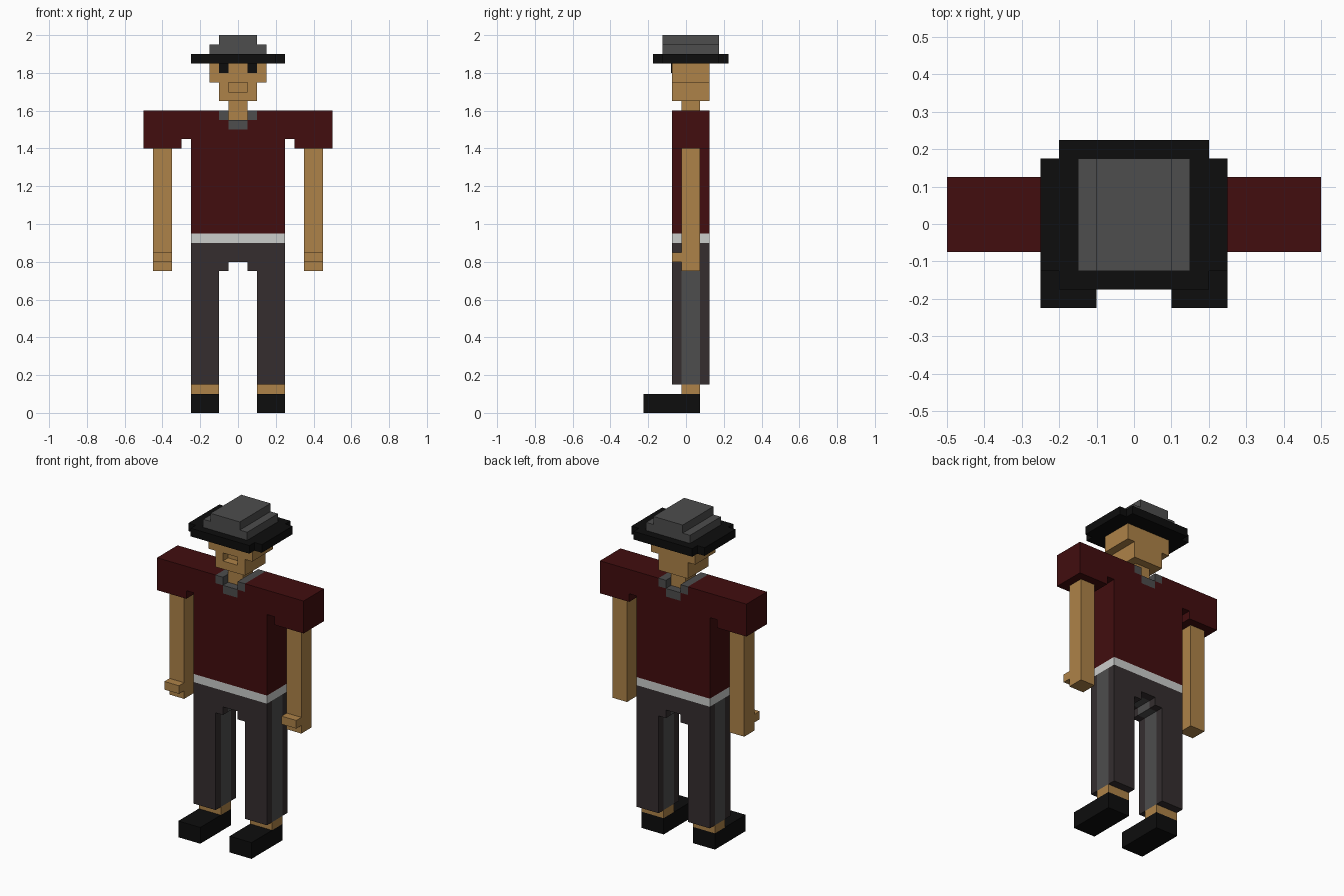
import bpy, bmesh

if "Cube" in bpy.data.objects:
    bpy.data.objects.remove(bpy.data.objects["Cube"])


def material(name, r, g, b):
    m = bpy.data.materials.new(name)
    m.diffuse_color = (r, g, b, 1)
    m.use_nodes = True
    m.node_tree.nodes["Principled BSDF"].inputs["Base Color"].default_value = m.diffuse_color
    return m


SKIN = material("skin", 0.42, 0.225, 0.065)
RED = material("dark red", 0.054, 0.004, 0.0045)
BLACK = material("black", 0.004, 0.004, 0.004)
GREY = material("grey", 0.074, 0.074, 0.074)
TROUSER = material("trouser brown", 0.035, 0.027, 0.028)
WHITE = material("belt white", 0.60, 0.61, 0.60)


def extrude(name, pts, y0, y1, mat):
    """Extrude an x-z outline from y0 to y1."""
    bm = bmesh.new()
    face = bm.faces.new([bm.verts.new((x, y0, z)) for x, z in pts])
    res = bmesh.ops.extrude_face_region(bm, geom=[face])
    verts = [v for v in res["geom"] if isinstance(v, bmesh.types.BMVert)]
    bmesh.ops.translate(bm, verts=verts, vec=(0, y1 - y0, 0))
    bmesh.ops.recalc_face_normals(bm, faces=bm.faces)
    me = bpy.data.meshes.new(name)
    bm.to_mesh(me)
    bm.free()
    me.materials.append(mat)
    ob = bpy.data.objects.new(name, me)
    bpy.context.collection.objects.link(ob)
    return ob


def symmetric(name, half, y0, y1, mat):
    """Extrude a right-half outline together with its mirror image."""
    return extrude(name, half + [(-x, z) for x, z in reversed(half)], y0, y1, mat)


def block(name, hw, y0, y1, z0, z1, mat):
    """Box centred on x = 0."""
    return symmetric(name, [(hw, z1), (hw, z0)], y0, y1, mat)


def pair(name, x0, x1, y0, y1, z0, z1, mat):
    """Matching boxes on the left and right."""
    for side, s in (("right", 1), ("left", -1)):
        pts = [(s * x0, z0), (s * x1, z0), (s * x1, z1), (s * x0, z1)]
        extrude(f"{side}_{name}", pts, y0, y1, mat)


F, B = -0.075, 0.125       # front and back of the body
CF, CB = -0.025, 0.075     # front and back of the slimmer core

# Shoes and ankles
pair("shoe", 0.10, 0.25, -0.225, CB, 0, 0.10, BLACK)
pair("ankle", 0.10, 0.25, CF, CB, 0.10, 0.15, SKIN)

# Trousers: dark front and back layers with a grey layer between
legs = [(0.25, 0.90), (0.25, 0.15), (0.10, 0.15), (0.10, 0.75),
        (0.05, 0.75), (0.05, 0.80)]
symmetric("trousers_front", legs, F, CF, TROUSER)
symmetric("trousers_middle", legs, CF, CB, GREY)
symmetric("trousers_back", legs, CB, B, TROUSER)
block("belt", 0.25, F, B, 0.90, 0.95, WHITE)

# Shirt with sleeves and a stepped neckline
neckline = [(0.05, 1.50), (0.05, 1.55), (0.10, 1.55), (0.10, 1.60)]
symmetric("shirt", neckline + [(0.50, 1.60), (0.50, 1.40), (0.30, 1.40),
          (0.30, 1.45), (0.25, 1.45), (0.25, 0.95)], F, B, RED)
symmetric("collar", [(0.05, 1.55), (0.05, 1.60)] + neckline[::-1][:1]
          + [(0.10, 1.55), (0.05, 1.55 - 1e-4), (0.05, 1.50)], F, B, GREY)

# Arms and hands
pair("arm", 0.35, 0.45, CF, CB, 0.75, 1.40, SKIN)
pair("fingers", 0.35, 0.45, F, CF, 0.80, 0.85, SKIN)

# Neck and head, with the mouth left open in the front of the jaw
block("neck", 0.05, CF, CB, 1.55, 1.65, SKIN)
block("jaw", 0.10, CF, B, 1.65, 1.75, SKIN)
symmetric("mouth_surround", [(0.05, 1.70), (0.05, 1.75), (0.10, 1.75),
          (0.10, 1.65)], F, CF, SKIN)
block("upper_head", 0.15, F, B, 1.75, 1.85, SKIN)
pair("eye", 0.05, 0.10, F - 0.004, F + 0.004, 1.80, 1.85, BLACK)

# Hat
block("brim_wide", 0.25, -0.125, 0.175, 1.85, 1.90, BLACK)
block("brim_front", 0.20, -0.175, -0.125, 1.85, 1.90, BLACK)
block("brim_back", 0.20, 0.175, 0.225, 1.85, 1.90, BLACK)
symmetric("hat_crown", [(0.10, 2.0), (0.10, 1.95), (0.15, 1.95),
          (0.15, 1.90)], -0.125, 0.175, GREY)
